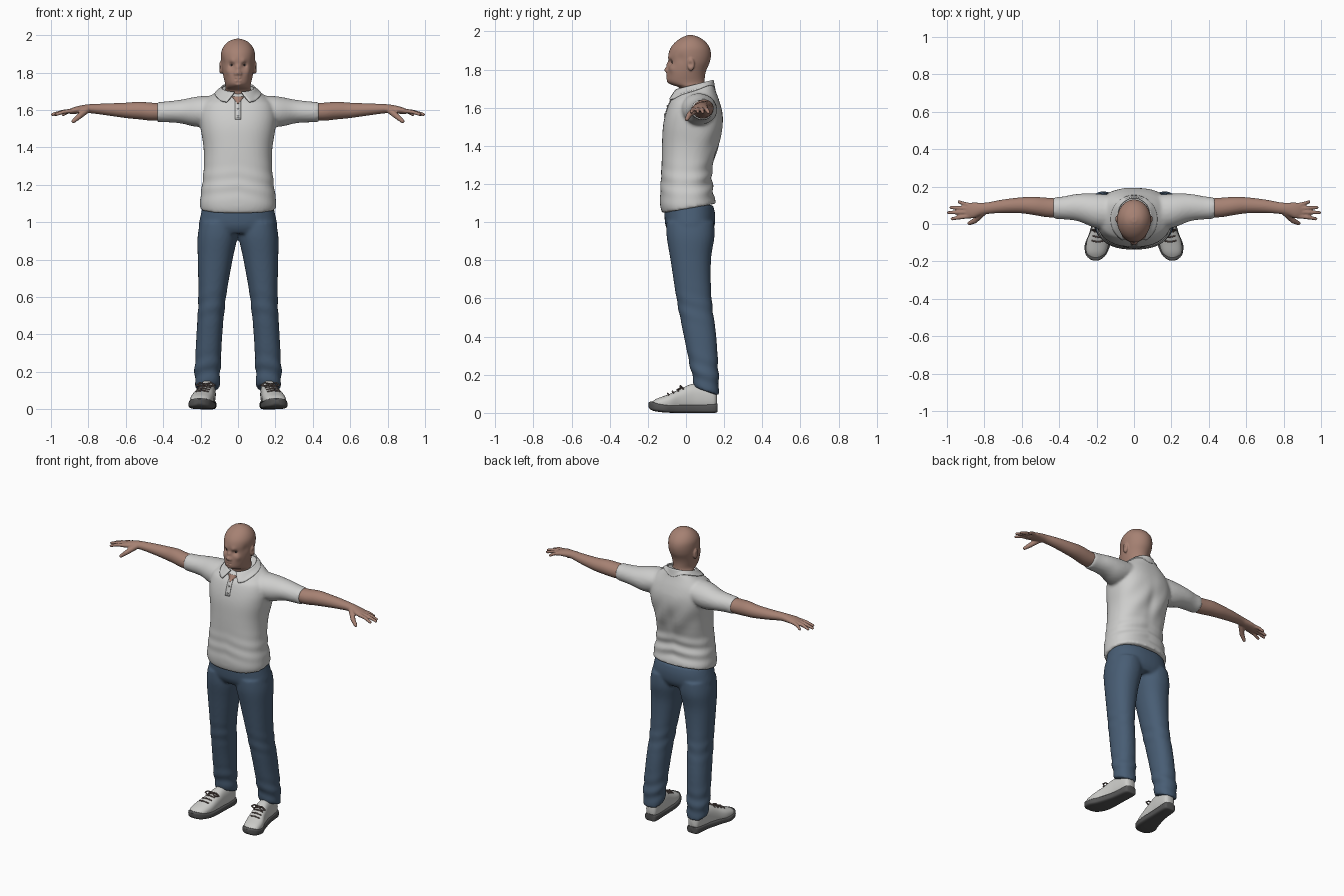
import bpy, bmesh
from math import sin, cos, pi, exp, copysign
from mathutils import Vector, Matrix

if "Cube" in bpy.data.objects:
    bpy.data.objects.remove(bpy.data.objects["Cube"])


def material(name, *rgb):
    m = bpy.data.materials.new(name)
    m.use_nodes = True
    m.diffuse_color = (*rgb, 1)
    m.node_tree.nodes["Principled BSDF"].inputs["Base Color"].default_value = (*rgb, 1)
    return m


SKIN = material("skin", 0.38, 0.22, 0.17)
CLOTH = material("pale shirt", 0.62, 0.62, 0.61)
DENIM = material("blue denim", 0.065, 0.11, 0.175)
LEATHER = material("shoe white", 0.6, 0.6, 0.58)
RUBBER = material("dark sole", 0.09, 0.09, 0.09)
LACE = material("brown lace", 0.15, 0.11, 0.1)
EYE = material("eye grey", 0.36, 0.32, 0.3)
IRIS = material("dark iris", 0.03, 0.02, 0.02)


def span(z, rx, front, back, tilt=0):
    """Level cross-section given by half width and front/back limits."""
    return (z, 0, rx, (front + back) / 2, (back - front) / 2, tilt)


def loft(bm, stations, axis="z", side=1, power=2, n=40, steps=5):
    """Smooth closed skin through (position, centre, radius, centre, radius[, tilt])."""
    st = [Vector((*s, 0)[:6]) for s in stations]
    path = []
    for i in range(len(st) - 1):
        a, b, c, d = st[max(i - 1, 0)], st[i], st[i + 1], st[min(i + 2, len(st) - 1)]
        for k in range(steps):
            t = k / steps
            path.append(b + (c - a) * (t / 2) + (a * 2 - b * 5 + c * 4 - d) * (t * t / 2)
                        + ((b - c) * 3 + d - a) * (t ** 3 / 2))
    path.append(st[-1])
    rings = []
    for t, c1, r1, c2, r2, tilt in path:
        ring = []
        for j in range(n):
            u, v = cos(2 * pi * j / n), sin(2 * pi * j / n)
            u, v = (copysign(abs(w) ** (2 / power), w) for w in (u, v))
            p, q, s = c1 + r1 * u, c2 + r2 * v, t + tilt * r2 * v
            x, y, z = {"z": (p, q, s), "x": (s, p, q), "y": (p, s, q)}[axis]
            ring.append(bm.verts.new((x * side, y, z)))
        rings.append(ring)
    for lo, hi in zip(rings, rings[1:]):
        for j in range(n):
            bm.faces.new((lo[j], lo[j - 1], hi[j - 1], hi[j]))
    bm.faces.new(rings[0])
    bm.faces.new(rings[-1])


def ball(bm, loc, scale):
    bmesh.ops.create_uvsphere(bm, u_segments=16, v_segments=12, radius=1,
                              matrix=Matrix.LocRotScale(Vector(loc), None, Vector(scale)))


def limb(bm, points, r0, r1, side=1):
    """Tapered rounded tube along a few points."""
    pts = [Vector((x * side, y, z)) for x, y, z in points]
    radii = [r0 + (r1 - r0) * i / (len(pts) - 1) for i in range(len(pts))]
    for p, r in zip(pts, radii):
        ball(bm, p, (r, r, r))
    for i in range(len(pts) - 1):
        d = pts[i + 1] - pts[i]
        m = Matrix.Translation((pts[i] + pts[i + 1]) / 2) @ d.to_track_quat("Z", "Y").to_matrix().to_4x4()
        bmesh.ops.create_cone(bm, cap_ends=True, segments=12, radius1=radii[i],
                              radius2=radii[i + 1], depth=d.length, matrix=m)


def make(name, bm, mat, thick=0):
    bmesh.ops.recalc_face_normals(bm, faces=bm.faces)
    me = bpy.data.meshes.new(name)
    bm.to_mesh(me)
    bm.free()
    me.materials.append(mat)
    ob = bpy.data.objects.new(name, me)
    bpy.context.collection.objects.link(ob)
    bpy.ops.object.select_all(action="DESELECT")
    ob.select_set(True)
    bpy.context.view_layer.objects.active = ob
    bpy.ops.object.shade_smooth_by_angle(angle=0.8)
    if thick:
        ob.modifiers.new("thickness", "SOLIDIFY").thickness = thick
    return ob


def fuse(ob, voxel, iterations):
    """Melt overlapping shells into one smooth surface."""
    mat = ob.data.materials[0]
    re = ob.modifiers.new("fuse", "REMESH")
    re.mode, re.voxel_size = "VOXEL", voxel
    sm = ob.modifiers.new("relax", "SMOOTH")
    sm.factor, sm.iterations = 0.5, iterations
    bpy.context.view_layer.update()
    me = bpy.data.meshes.new_from_object(ob.evaluated_get(bpy.context.evaluated_depsgraph_get()))
    ob.modifiers.clear()
    ob.data = me
    me.materials.clear()
    me.materials.append(mat)
    me.shade_smooth()
    return me


def folds(me, depth):
    moves = [v.normal * depth(*v.co) for v in me.vertices]
    for v, m in zip(me.vertices, moves):
        v.co += m
    me.update()


# Shirt: torso and short sleeves
bm = bmesh.new()
loft(bm, [span(1.072, .202, -.124, .155, .18), span(1.11, .204, -.136, .15, .12),
          span(1.2, .192, -.133, .138), span(1.3, .182, -.128, .142), span(1.4, .184, -.126, .172),
          span(1.5, .2, -.121, .192), span(1.57, .205, -.107, .192), span(1.63, .19, -.085, .177),
          span(1.67, .15, -.066, .156, .15), span(1.695, .11, -.055, .146, .25),
          span(1.71, .095, -.042, .136, .3)], power=2.4, n=56)
for s in (1, -1):
    loft(bm, [(.08, .06, .09, 1.615, .06), (.2, .07, .092, 1.592, .082), (.3, .088, .073, 1.592, .064),
              (.38, .086, .061, 1.59, .056), (.432, .085, .058, 1.589, .054)], axis="x", side=s)
shirt = make("shirt", bm, CLOTH)
folds(fuse(shirt, .009, 5), lambda x, y, z: .005 * sin(80 * z + 14 * abs(x) + 6 * x)
      * exp(-((z - 1.2) / .08) ** 2) * (.35 + 5 * max(y, 0))
      + .003 * sin(45 * x + 30 * z) * exp(-((z - 1.4) / .12) ** 2) * max(0, 6 * y)
      - .006 * exp(-(x / .03) ** 2 - ((z - 1.4) / .12) ** 2) * (y > 0))
bpy.context.view_layer.update()


def cast(origin, direction, fallback):
    hit, point, *_ = shirt.ray_cast(Vector(origin), Vector(direction))
    return point if hit else Vector(fallback)


# Collar folded over the shoulders, open at the front
bm = bmesh.new()
rows, cols = 6, 48
grid = []
for i in range(rows + 1):
    v = i / rows
    row = []
    for j in range(cols + 1):
        a = (2 * j / cols - 1) * (pi - .22 - .3 * v)
        x, y = (.09 + .035 * v) * sin(a), .045 - .02 * v + (.1 + .03 * v) * cos(a)
        z = 1.722 + .025 * cos(a) - .055 * v
        z = max(z, cast((x, y, 3), (0, 0, -1), (x, y, 0)).z + .007)
        row.append(bm.verts.new((x, y, z)))
    grid.append(row)
for r, q in zip(grid, grid[1:]):
    for j in range(cols):
        bm.faces.new((r[j], r[j + 1], q[j + 1], q[j]))
make("collar", bm, CLOTH, .008)


def chest_plate(name, mat, z0, z1, half_width, lift):
    """Thin strip lying on the chest."""
    bm = bmesh.new()
    rows = []
    for i in range(9):
        z = z0 + (z1 - z0) * i / 8
        w = half_width(z)
        pts = [cast((x, -1, z), (0, 1, 0), (x, -.05, z)) for x in (-w, 0, w)]
        rows.append([bm.verts.new(p - Vector((0, lift, 0))) for p in pts])
    for r, q in zip(rows, rows[1:]):
        for j in (0, 1):
            bm.faces.new((r[j], r[j + 1], q[j + 1], q[j]))
    make(name, bm, mat, .004)


chest_plate("placket", CLOTH, 1.55, 1.67, lambda z: .016, .003)
chest_plate("open_neck", SKIN, 1.635, 1.672, lambda z: .002 + .8 * (z - 1.635), .006)
bm = bmesh.new()
for z in (1.565, 1.61):
    ball(bm, cast((0, -1, z), (0, 1, 0), (0, -.1, z)) - Vector((0, .004, 0)), (.006, .004, .006))
make("buttons", bm, CLOTH)

# Jeans: pelvis and two legs
bm = bmesh.new()
loft(bm, [span(.94, .19, -.085, .13), span(.98, .209, -.107, .15), span(1.04, .199, -.113, .153),
          span(1.09, .188, -.112, .142)], power=2.3)
for s in (1, -1):
    loft(bm, [(.113, .163, .064, .108, .064, -.35), (.2, .163, .069, .1, .071, -.1), (.4, .153, .069, .074, .085),
              (.6, .138, .074, .042, .092), (.8, .122, .093, .025, .106), (.92, .11, .106, .024, .125),
              (1, .105, .098, .022, .125)], side=s, power=2.2)
folds(fuse(make("jeans", bm, DENIM), .009, 5),
      lambda x, y, z: .0035 * sin(70 * z + 25 * y + 15 * abs(x)) * (exp(-((z - .2) / .08) ** 2)
                                                                  + .5 * exp(-((z - .55) / .07) ** 2)))

# Arms and hands
bm = bmesh.new()
for s in (1, -1):
    loft(bm, [(.38, .085, .05, 1.59, .045), (.46, .088, .052, 1.591, .048), (.53, .096, .049, 1.597, .047),
              (.6, .1, .043, 1.598, .041), (.7, .095, .036, 1.603, .032), (.78, .085, .031, 1.607, .025),
              (.82, .08, .034, 1.605, .023), (.86, .073, .042, 1.6, .02), (.89, .071, .041, 1.594, .016),
              (.905, .068, .034, 1.592, .01)], axis="x", side=s, n=32)
    for y, tip_x, tip_y in ((.1, .935, .118), (.083, .978, .088), (.063, .992, .061), (.043, .972, .028)):
        limb(bm, [(.875, y, 1.597), ((.885 + tip_x) / 2, (y + tip_y) / 2, 1.591), (tip_x, tip_y, 1.576)],
             .0125, .009, s)
    limb(bm, [(.81, .06, 1.6), (.85, .018, 1.565), (.88, .004, 1.54)], .019, .011, s)
fuse(make("arms", bm, SKIN), .005, 3)

# Head, neck and ears
bm = bmesh.new()
loft(bm, [span(1.6, .08, -.01, .13), span(1.67, .073, -.028, .117), span(1.705, .069, -.036, .106),
          span(1.722, .067, -.078, .1), span(1.74, .069, -.098, .098), span(1.77, .076, -.1, .1),
          span(1.8, .082, -.097, .108), span(1.84, .088, -.092, .125), span(1.88, .091, -.092, .131),
          span(1.915, .088, -.08, .124), span(1.945, .073, -.055, .103), span(1.968, .048, -.022, .072),
          span(1.981, .014, .01, .036)], n=64)
for s in (1, -1):
    ball(bm, (.09 * s, .026, 1.828), (.013, .019, .035))
head = fuse(make("head", bm, SKIN), .0045, 3)

# Sculpt strokes: centre, radius, push direction
strokes = [((.03, -.088, 1.86), .018, (0, -.006, 0)), ((.034, -.083, 1.84), .015, (0, .014, 0)),
           ((0, -.094, 1.828), .013, (0, -.009, 0)), ((0, -.098, 1.8), .014, (0, -.017, 0)),
           ((.013, -.098, 1.793), .009, (0, -.007, 0)), ((.05, -.072, 1.805), .02, (.003, -.005, 0)),
           ((.01, -.1, 1.772), .009, (0, -.004, 0)), ((.01, -.1, 1.756), .008, (0, -.004, 0)),
           ((.012, -.101, 1.764), .005, (0, .005, 0)), ((0, -.1, 1.747), .011, (0, .005, 0)),
           ((0, -.098, 1.735), .018, (0, -.006, 0)), ((.085, -.03, 1.86), .025, (-.004, 0, 0)),
           ((.103, .022, 1.828), .013, (-.008, 0, 0))]
for centre, radius, push in strokes:
    for s in (1, -1) if centre[0] else (1,):
        flip = Vector((s, 1, 1))
        c, p = Vector(centre) * flip, Vector(push) * flip
        for v in head.vertices:
            d = (v.co - c).length_squared / radius ** 2
            if d < 6:
                v.co += p * exp(-d)
head.update()

for s, label in ((1, "left"), (-1, "right")):
    # Eyes
    bm = bmesh.new()
    ball(bm, (.033 * s, -.061, 1.84), (.014, .013, .009))
    make(label + "_eye", bm, EYE)
    bm = bmesh.new()
    ball(bm, (.033 * s, -.072, 1.84), (.006, .004, .006))
    make(label + "_iris", bm, IRIS)

    # Shoes: sole, upper and laces
    bm = bmesh.new()
    loft(bm, [(.166, .158, .02, .03, .02), (.15, .158, .041, .024, .024), (.05, .165, .047, .022, .022),
              (-.05, .18, .06, .022, .022), (-.11, .195, .068, .024, .022), (-.16, .203, .056, .032, .024),
              (-.185, .205, .034, .038, .021), (-.196, .205, .012, .042, .012)], axis="y", side=s, power=4)
    make(label + "_sole", bm, RUBBER)
    bm = bmesh.new()
    loft(bm, [(.162, .158, .02, .07, .035), (.145, .158, .037, .075, .058), (.08, .162, .043, .08, .068),
              (.03, .167, .045, .081, .07), (-.03, .177, .051, .067, .059), (-.09, .192, .06, .053, .045),
              (-.15, .202, .053, .044, .032), (-.18, .205, .03, .042, .016)], axis="y", side=s, power=2.4)
    make(label + "_upper", bm, LEATHER)
    bm = bmesh.new()
    for i in range(4):
        y, x, top = -.09 + .025 * i, .192 - .006 * i, .1 + .0105 * i
        limb(bm, [(x - .032, y, top - .006), (x, y - .006, top + .002), (x + .032, y, top - .006)], .004, .004, s)
    for k in (1, -1):
        limb(bm, [(.174, -.02, .134), (.174 + .03 * k, -.03, .142), (.174 + .05 * k, -.03, .128),
                  (.174 + .03 * k, -.04, .124), (.174, -.025, .132)], .004, .004, s)
    make(label + "_laces", bm, LACE)
